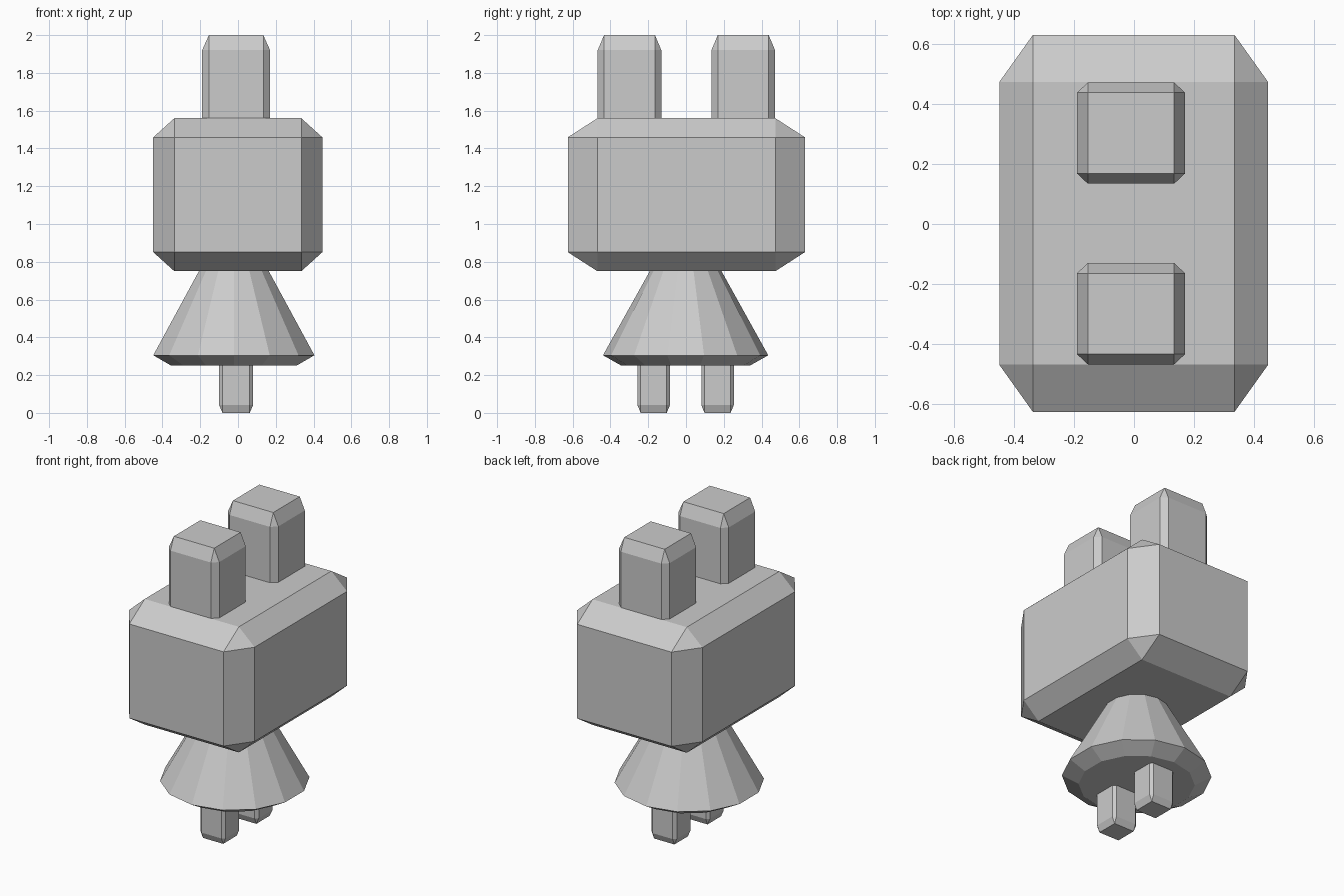
import bpy, bmesh
from math import pi, sin, cos
from mathutils import Matrix

if "Cube" in bpy.data.objects:
    bpy.data.objects.remove(bpy.data.objects["Cube"])


def finish(bm, name):
    bmesh.ops.recalc_face_normals(bm, faces=bm.faces)
    mesh = bpy.data.meshes.new(name)
    bm.to_mesh(mesh)
    bm.free()
    obj = bpy.data.objects.new(name, mesh)
    bpy.context.collection.objects.link(obj)
    return obj


def chamfered_box(name, center, size, amount):
    """Unit cube with flat chamfers, stretched to size so chamfers stretch too."""
    bm = bmesh.new()
    bmesh.ops.create_cube(bm, size=1)
    bmesh.ops.bevel(bm, geom=bm.edges[:], offset=amount, segments=1,
                    profile=0.5, affect='EDGES')
    bm.transform(Matrix.Translation(center) @ Matrix.Diagonal((*size, 1)))
    return finish(bm, name)


def lathe(name, profile, sides, center):
    """Stack of rings with a vertex on +y, capped at both ends."""
    bm = bmesh.new()
    step = 2 * pi / sides
    rings = [[bm.verts.new((r * sin(i * step), r * cos(i * step), z))
              for i in range(sides)] for r, z in profile]
    for a, b in zip(rings, rings[1:]):
        for i in range(sides):
            j = (i + 1) % sides
            bm.faces.new((a[i], a[j], b[j], b[i]))
    bm.faces.new(rings[0])
    bm.faces.new(rings[-1])
    bm.transform(Matrix.Translation(center))
    return finish(bm, name)


# Main block
chamfered_box("body", (-0.001, 0.002, 1.155), (0.896, 1.256, 0.81), 0.125)

# Flared skirt below the block, with a chamfered rim
lathe("skirt", [(0.34, 0.25), (0.4375, 0.305), (0.19, 0.75), (0.14, 0.84)],
      14, (-0.022, -0.002, 0))

# Pegs on top and legs underneath, front and back
for label, side in (("front", -1), ("back", 1)):
    chamfered_box(label + "_peg", (-0.01, side * 0.301 + 0.002, 1.6),
                  (0.36, 0.337, 0.8), 0.1)
    chamfered_box(label + "_leg", (-0.01, side * 0.169 - 0.002, 0.205),
                  (0.18, 0.172, 0.41), 0.1)
